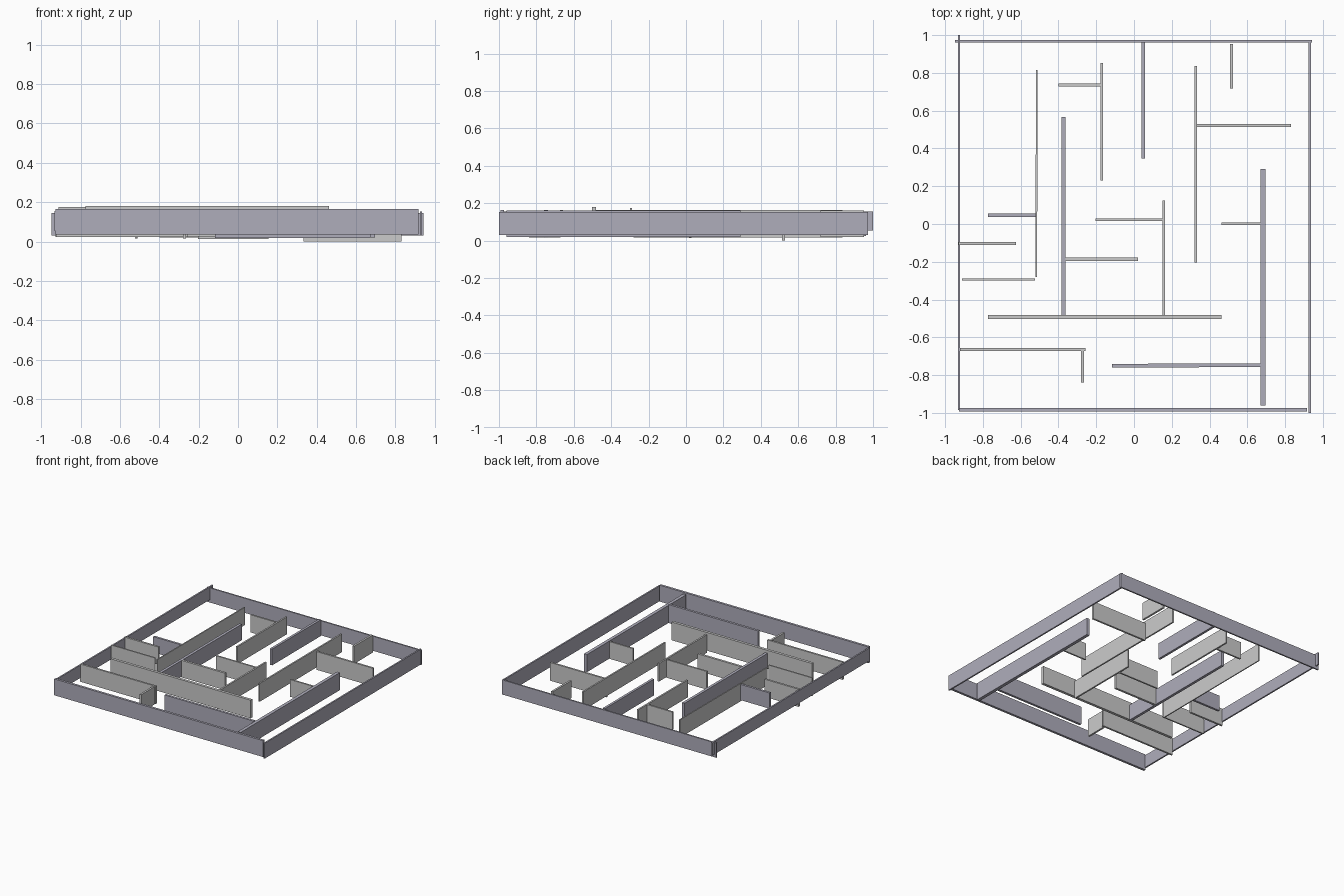
import bpy
from math import radians

violet = bpy.data.materials.new("violet_grey")
violet.diffuse_color = (0.43, 0.42, 0.50, 1)


def wall(name, x0, x1, y0, y1, z0, z1, coloured=False, turn=0.0):
    """One upright wall slab given by its extents."""
    bpy.ops.mesh.primitive_cube_add(
        size=1, location=((x0 + x1) / 2, (y0 + y1) / 2, (z0 + z1) / 2))
    ob = bpy.context.object
    ob.name = name
    ob.scale = (x1 - x0, y1 - y0, z1 - z0)
    ob.rotation_euler.z = radians(turn)
    if coloured:
        ob.data.materials.append(violet)


def along_x(name, x0, x1, y, t, z0, z1, coloured=False, turn=0.0):
    wall(name, x0, x1, y - t / 2, y + t / 2, z0, z1, coloured, turn)


def along_y(name, x, t, y0, y1, z0, z1, coloured=False, turn=0.0):
    wall(name, x - t / 2, x + t / 2, y0, y1, z0, z1, coloured, turn)


# Outer frame
along_x("front_outer_wall", -0.927, 0.917, -0.983, 0.019, 0.035, 0.165, True)
along_x("back_outer_wall", -0.948, 0.943, 0.967, 0.012, 0.030, 0.146, True)
along_y("left_outer_wall", -0.926, 0.012, -0.985, 1.0, 0.053, 0.155, True)
along_y("right_outer_wall", 0.930, 0.012, -1.0, 0.973, 0.030, 0.152, True)

# Thick violet inner walls
along_y("inner_wall_centre_left", -0.373, 0.022, -0.482, 0.566, 0.030, 0.158, True)
along_y("inner_wall_back_centre", 0.049, 0.019, 0.347, 0.963, 0.025, 0.155, True)
along_y("inner_wall_right", 0.683, 0.026, -0.96, 0.291, 0.020, 0.160, True)
along_x("inner_wall_front_right", -0.117, 0.670, -0.749, 0.019, 0.018, 0.165, True, 0.1)
along_x("inner_wall_left_stub", -0.774, -0.515, 0.046, 0.018, 0.025, 0.150, True)

# Grey walls running front to back
along_y("partition_left", -0.516, 0.009, -0.28, 0.815, 0.016, 0.158, False, -0.2)
along_y("partition_back_left", -0.170, 0.013, 0.23, 0.852, 0.022, 0.160)
along_y("partition_centre", 0.157, 0.013, -0.482, 0.125, 0.020, 0.164)
along_y("partition_centre_right", 0.327, 0.012, -0.203, 0.836, 0.018, 0.163)
along_y("partition_back_right", 0.515, 0.016, 0.718, 0.952, 0.020, 0.160)
along_y("partition_front_left_stub", -0.273, 0.015, -0.84, -0.672, 0.016, 0.158)

# Grey walls running side to side
along_x("cross_wall_front", -0.774, 0.463, -0.492, 0.022, 0.035, 0.180)
along_x("cross_wall_front_left", -0.922, -0.256, -0.665, 0.015, 0.022, 0.163)
along_x("cross_wall_left_low", -0.911, -0.525, -0.294, 0.011, 0.032, 0.175)
along_x("cross_wall_left_high", -0.928, -0.626, -0.103, 0.016, 0.023, 0.163)
along_x("cross_wall_centre_low", -0.362, 0.021, -0.187, 0.018, 0.025, 0.160)
along_x("cross_wall_centre_high", -0.203, 0.155, 0.022, 0.013, 0.014, 0.158)
along_x("cross_wall_back_left", -0.399, -0.172, 0.736, 0.014, 0.020, 0.160)
along_x("cross_wall_back_right", 0.332, 0.832, 0.521, 0.015, 0.0, 0.145)
along_x("cross_wall_right_stub", 0.464, 0.670, 0.001, 0.013, 0.018, 0.155)
